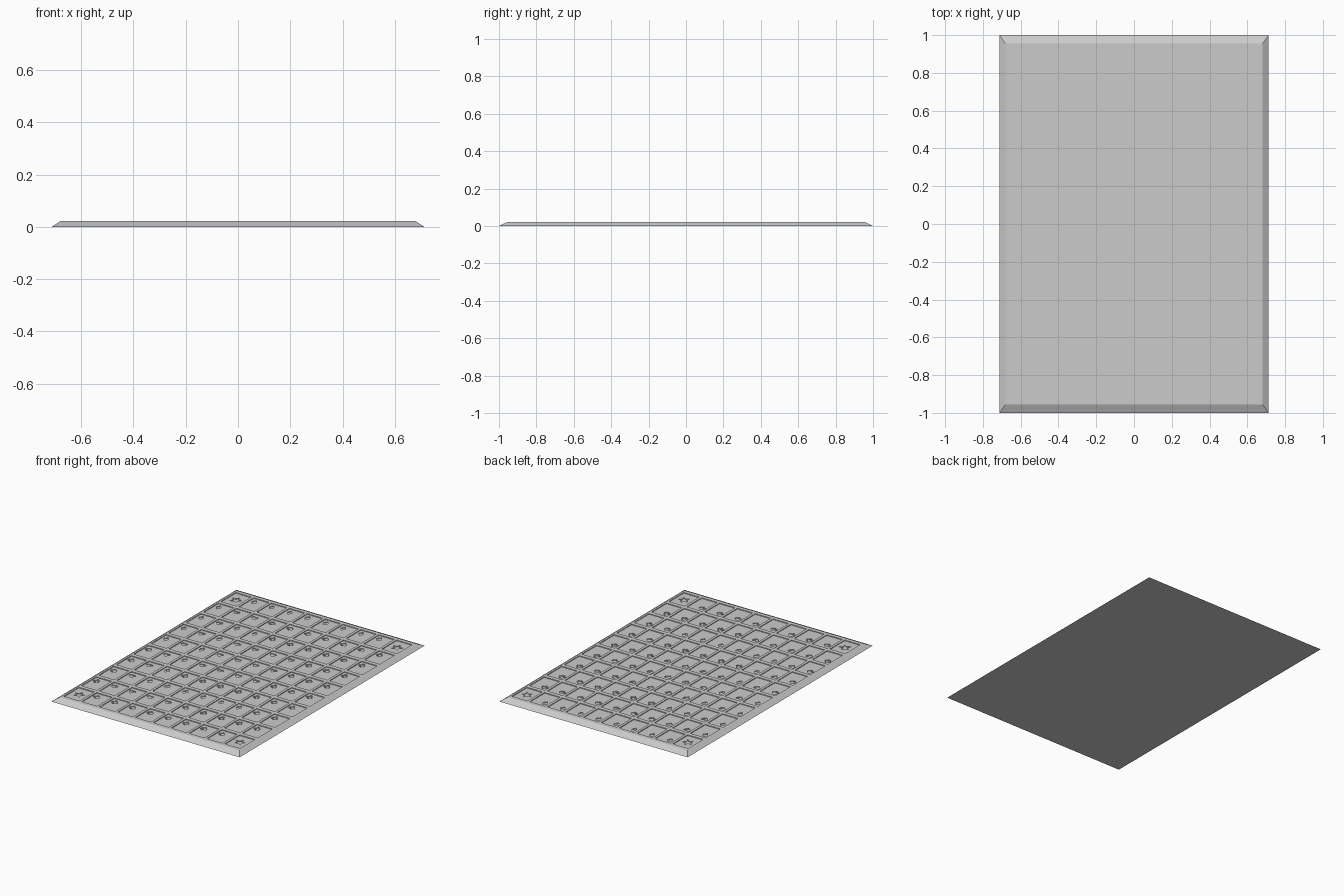
import bpy, bmesh, math

if "Cube" in bpy.data.objects:
    bpy.data.objects.remove(bpy.data.objects["Cube"])

THICK, POCKET, ENGRAVE = 0.022, 0.005, 0.005
PITCH_X, PITCH_Y, CELL_W, CELL_H = 0.1353, 0.1886, 0.117, 0.160
LAYOUT = ["*DDDDDDDD*",
          "DHHSSSSSSC",
          "DHDDCCCCSC",
          "DHDHHHHCSC",
          "DHDHHHHCSC",
          "SHDHHHHCSC",
          "SHDCCCCCSC",
          "SHDDDDDDSC",
          "CHHHHCCCCC",
          "*SCSSSSSS*"]


def arc(cx, cy, r, a0, a1, n=9):
    return [(cx + r * math.cos(math.radians(a0 + (a1 - a0) * i / n)),
             cy + r * math.sin(math.radians(a0 + (a1 - a0) * i / n))) for i in range(n + 1)]


def heart_curve(t0, n, flip=1):
    pts = []
    for i in range(n + 1):
        t = t0 + (2 * math.pi - 2 * t0) * i / n
        y = 13 * math.cos(t) - 5 * math.cos(2 * t) - 2 * math.cos(3 * t) - math.cos(4 * t)
        pts.append((16 * math.sin(t) ** 3 / 34, flip * y / 34))
    return pts


# Symbol outlines with their size
star = [((0.5 if i % 2 == 0 else 0.21) * math.cos(math.pi / 2 + i * math.pi / 5),
         (0.5 if i % 2 == 0 else 0.21) * math.sin(math.pi / 2 + i * math.pi / 5)) for i in range(10)]
club = ([(-0.17, -0.5), (0.17, -0.5), (0.06, -0.2)] + arc(0.26, -0.1, 0.22, -135, 100)
        + arc(0, 0.28, 0.22, -45, 225) + arc(-0.26, -0.1, 0.22, 80, 315) + [(-0.06, -0.2)])
SYMBOLS = {
    "*": (star, 0.08),
    "D": ([(0, 0.5), (-0.34, 0), (0, -0.5), (0.34, 0)], 0.052),
    "H": (heart_curve(0, 24)[:-1], 0.047),
    "S": (heart_curve(0.45, 22, -1) + [(-0.15, -0.5), (0.15, -0.5)], 0.047),
    "C": (club, 0.046),
}


def breaks(pitch, size, edge):
    out = [-edge]
    for i in range(10):
        c = (i - 4.5) * pitch
        out += [c - size / 2, c + size / 2]
    return out + [edge]


bm = bmesh.new()


def face(pts):
    return bm.faces.new([bm.verts.new(p) for p in pts])


def walls(loop, z0, z1):
    for a, b in zip(loop, loop[1:] + loop[:1]):
        face([(*a, z0), (*b, z0), (*b, z1), (*a, z1)])


def loop_edges(loop, z):
    vs = [bm.verts.new((*p, z)) for p in loop]
    return [bm.edges.new((vs[i - 1], vs[i])) for i in range(len(vs))]


xs = breaks(PITCH_X, CELL_W, 0.68)
ys = breaks(PITCH_Y, CELL_H, 0.955)
floor = THICK - POCKET

# Top surface: ribs between sunken cells, each with an engraved symbol
for i in range(21):
    for j in range(21):
        x0, x1, y0, y1 = xs[i], xs[i + 1], ys[j], ys[j + 1]
        rect = [(x0, y0), (x1, y0), (x1, y1), (x0, y1)]
        if not (i % 2 and j % 2):
            face([(*p, THICK) for p in rect])
            continue
        kind = LAYOUT[9 - j // 2][i // 2]
        outline, size = SYMBOLS[kind]
        cx, cy = ((x0 + x1) / 2, (y0 + y1) / 2) if kind == "*" else (x0 + 0.032, y1 - 0.042)
        mark = [(cx + size * x, cy + size * y) for x, y in outline]
        walls(rect, floor, THICK)
        bmesh.ops.triangle_fill(bm, edges=loop_edges(rect, floor) + loop_edges(mark, floor),
                                use_beauty=True)
        walls(mark, floor - ENGRAVE, floor)
        face([(*p, floor - ENGRAVE) for p in mark])

# Sloped rim and underside
rim = ([(x, ys[0]) for x in xs[:-1]] + [(xs[-1], y) for y in ys[:-1]]
       + [(x, ys[-1]) for x in xs[:0:-1]] + [(xs[0], y) for y in ys[:0:-1]])
base = [(x * 0.713 / 0.68, y * 1.0 / 0.955) for x, y in rim]
for k in range(len(rim)):
    face([(*base[k - 1], 0), (*base[k], 0), (*rim[k], THICK), (*rim[k - 1], THICK)])
face([(*p, 0) for p in reversed(base)])

bmesh.ops.remove_doubles(bm, verts=bm.verts, dist=1e-5)
bmesh.ops.recalc_face_normals(bm, faces=bm.faces)

mesh = bpy.data.meshes.new("game_board")
bm.to_mesh(mesh)
bm.free()
bpy.context.collection.objects.link(bpy.data.objects.new("game_board", mesh))
